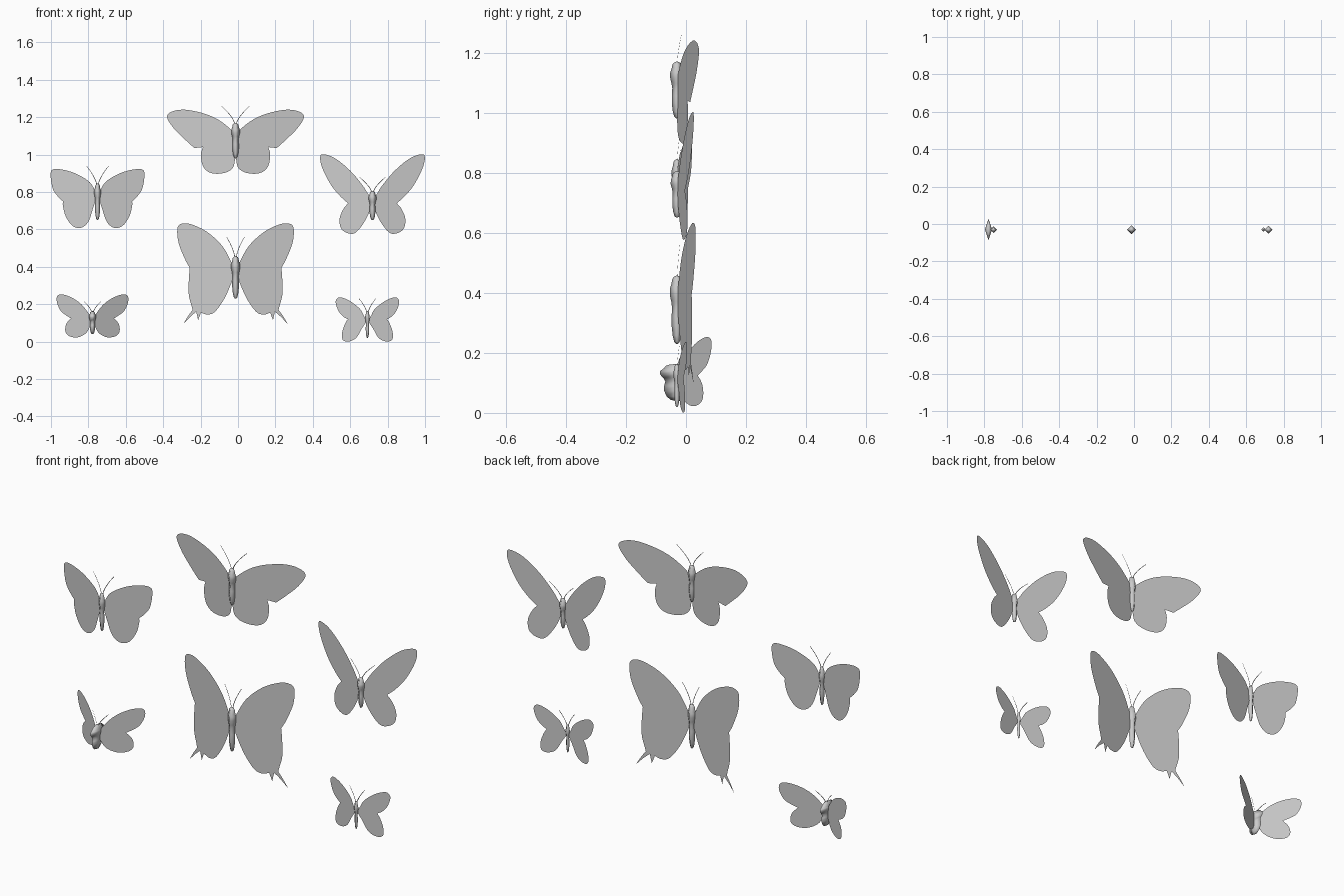
import bpy
import bmesh
import math
from mathutils import Vector

old = bpy.data.objects.get("Cube")
if old:
    bpy.data.objects.remove(old, do_unlink=True)

BODY_Y = -0.03   # depth of the body axis
SWEEP = 0.2      # how far each wing leans back per unit of span

grey = bpy.data.materials.new("soft grey")
grey.use_nodes = True
colour = (0.6, 0.6, 0.6, 1)
grey.diffuse_color = colour
grey.node_tree.nodes["Principled BSDF"].inputs["Base Color"].default_value = colour


def make_object(name, bm, smooth=False):
    mesh = bpy.data.meshes.new(name)
    for face in bm.faces:
        face.smooth = smooth
    bm.to_mesh(mesh)
    bm.free()
    mesh.materials.append(grey)
    obj = bpy.data.objects.new(name, mesh)
    bpy.context.collection.objects.link(obj)
    return obj


def smooth_outline(points, steps=5):
    """Closed spline through the points; a third entry marks a sharp corner."""
    pos = [Vector(p[:2]) / 100 for p in points]
    sharp = [len(p) > 2 for p in points]
    count = len(pos)
    result = []
    for i in range(count):
        j = (i + 1) % count
        a, b = pos[i], pos[j]
        before = a if sharp[i] else pos[i - 1]
        after = b if sharp[j] else pos[(j + 1) % count]
        for s in range(steps):
            t = s / steps
            ta, tb = (b - before) / 2, (after - a) / 2
            result.append(a * (2*t**3 - 3*t**2 + 1) + ta * (t**3 - 2*t**2 + t)
                          + b * (3*t**2 - 2*t**3) + tb * (t**3 - t**2))
    return result


def flat_sheet(name, outline, centre, side, depth):
    """Flat sheet standing upright in the plane of one wing."""
    bm = bmesh.new()
    verts = [bm.verts.new((centre + side * p.x, BODY_Y + SWEEP * depth * p.x, p.y))
             for p in outline]
    bm.faces.new(verts if side > 0 else verts[::-1])
    bm.normal_update()
    return make_object(name, bm)


def feeler_outline(tip, head):
    """Thin tapering ribbon that bends outward from the head."""
    end = Vector(tip) / 100
    upper, lower = [], []
    for i in range(9):
        t = i / 8
        mid = Vector((0.004 + (end.x - 0.004) * t**1.5, head + (end.y - head) * t))
        half = Vector((0.0016, -0.001)) * (1 - 0.4 * t)
        upper.append(mid - half)
        lower.append(mid + half)
    return upper + lower[::-1]


# Share of the length from the tail, share of the full radius
BODY_PROFILE = [(0, 0.1), (0.03, 0.38), (0.12, 0.6), (0.27, 0.75), (0.4, 0.75),
                (0.53, 0.68), (0.62, 0.8), (0.72, 1), (0.81, 0.98), (0.89, 0.75),
                (0.95, 0.65), (0.98, 0.45), (1, 0.1)]


def body(name, centre, bottom, top, radius, depth):
    """Four-sided spindle: abdomen, thorax and head in one."""
    bm = bmesh.new()
    rings = []
    for t, r in BODY_PROFILE:
        z = bottom + (top - bottom) * t
        rings.append([bm.verts.new((centre + radius * r * math.cos(k * math.pi / 2),
                                    BODY_Y + depth * radius * r * math.sin(k * math.pi / 2), z))
                      for k in range(4)])
    for low, high in zip(rings, rings[1:]):
        for k in range(4):
            n = (k + 1) % 4
            bm.faces.new((low[k], low[n], high[n], high[k]))
    bm.faces.new(rings[0][::-1])
    bm.faces.new(rings[-1])
    return make_object(name, bm, smooth=True)


def butterfly(name, centre, bottom, top, radius, tip, outline, depth=1):
    body(name + "_body", centre, bottom, top, radius, depth)
    wing = smooth_outline(outline)
    feeler = feeler_outline(tip, top - 0.008)
    for side, label in ((1, "left"), (-1, "right")):
        flat_sheet(f"{name}_{label}_wing", wing, centre, side, depth)
        flat_sheet(f"{name}_{label}_antenna", feeler, centre, side, depth)


C = "corner"

# Long-winged butterfly at the top
butterfly("top_butterfly", -0.013, 0.98, 1.17, 0.023, (7.5, 126), [
    (0, 110), (2, 113), (9, 118.5), (17, 122), (27, 124), (34, 123), (36.6, 120),
    (33, 114), (27, 108), (22, 103.5, C), (17.5, 104, C), (18.5, 100), (17.5, 94),
    (14, 90.5), (8.5, 89.8), (3, 91.5), (.5, 96)])

# Broad butterfly on one side
butterfly("broad_butterfly", -0.751, 0.65, 0.845, 0.018, (6, 94), [
    (1, 78), (2, 82), (5, 86), (12, 90), (19, 92), (24, 92), (25.1, 89), (24, 82),
    (21.5, 78), (18.5, 75, C), (18.5, 72.5), (17, 67), (13.5, 62), (9, 60.8),
    (5, 64), (2.5, 71), (1, 76)])

# Butterfly with raised wing tips
butterfly("raised_butterfly", 0.719, 0.65, 0.805, 0.021, (7, 88), [
    (1, 76), (3, 80), (6, 84.5), (12, 91.5), (20, 98), (26.5, 100.2), (28, 98),
    (26.5, 92), (22, 83.5), (17, 77.5), (13, 74, C), (15.5, 71), (17.5, 66),
    (17, 61), (14, 58.3), (9.5, 58), (5, 63), (1.5, 70)])

# Large butterfly with tailed hind wings
butterfly("tailed_butterfly", -0.013, 0.23, 0.457, 0.024, (4.8, 56), [
    (1, 39), (2, 42), (7, 51), (15, 58.5), (23, 62.5), (28, 63.2), (31, 61),
    (30.5, 53), (27, 44), (24.5, 39.5, C), (25, 33), (25, 25), (23.5, 19),
    (23, 17, C), (25.5, 13.5), (28, 9.3, C), (24, 13.5), (21, 16, C), (20, 11.5, C),
    (18.5, 15.5, C), (15, 14.5), (11, 16), (6, 23), (2, 32), (.5, 37)])

# Small butterfly with folded wings and a deep body
butterfly("folded_butterfly", -0.778, 0.04, 0.163, 0.019, (4.5, 21.5), [
    (.5, 12), (2, 15), (6, 20), (11, 23.5), (16, 25.2), (18.8, 24.5), (19, 21),
    (17, 16.5), (14, 14), (11.5, 12.5, C), (14, 9.5), (14.5, 5.5), (12.5, 3),
    (8, 2.3), (3.5, 4.5), (1, 9)], depth=3)

# Smallest butterfly
butterfly("small_butterfly", 0.692, 0.02, 0.163, 0.012, (4.5, 23), [
    (.5, 11), (2, 14), (4, 17.5), (9, 21.5), (13.5, 23.5), (16, 23.3), (17, 21),
    (15.5, 16.5), (13, 13.5), (10.5, 12, C), (12, 9.5), (13.5, 5), (13.2, 1),
    (10, 0.1), (6, 2), (3, 7), (1, 10)])
